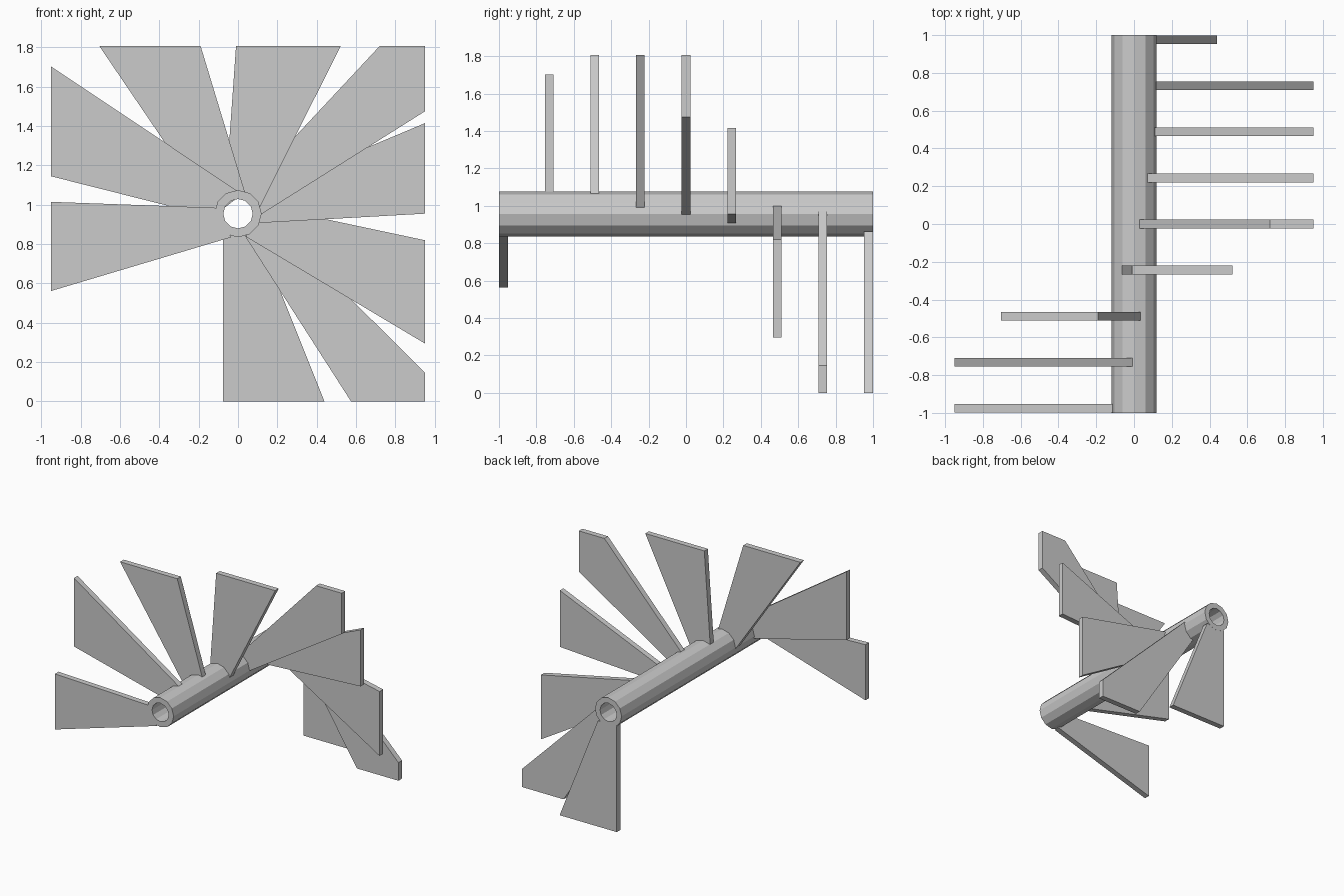
import bpy, bmesh, math

if "Cube" in bpy.data.objects:
    bpy.data.objects.remove(bpy.data.objects["Cube"])

AXIS_Z = 0.955


def make_object(name, bm):
    bmesh.ops.recalc_face_normals(bm, faces=bm.faces)
    mesh = bpy.data.meshes.new(name)
    bm.to_mesh(mesh)
    bm.free()
    obj = bpy.data.objects.new(name, mesh)
    bpy.context.collection.objects.link(obj)
    return obj


# Hollow twelve-sided centre tube along y
def tube(name, outer, inner, half, sides=12):
    bm = bmesh.new()
    rings = []
    for r, y in ((outer, -half), (outer, half), (inner, half), (inner, -half)):
        rings.append([bm.verts.new((r * math.cos(2 * math.pi * k / sides), y,
                                    AXIS_Z + r * math.sin(2 * math.pi * k / sides)))
                      for k in range(sides)])
    for j in range(4):
        a, b = rings[j], rings[(j + 1) % 4]
        for k in range(sides):
            n = (k + 1) % sides
            bm.faces.new((a[k], a[n], b[n], b[k]))
    return make_object(name, bm)


# Flat board: an xz outline extruded along y
def board(name, outline, y, thickness):
    bm = bmesh.new()
    face = bm.faces.new([bm.verts.new((x, y - thickness / 2, z)) for x, z in outline])
    ext = bmesh.ops.extrude_face_region(bm, geom=[face])
    verts = [v for v in ext["geom"] if isinstance(v, bmesh.types.BMVert)]
    bmesh.ops.translate(bm, verts=verts, vec=(0, thickness, 0))
    return make_object(name, bm)


tube("centre_tube", 0.12, 0.075, 1.0)

# Wedge treads fanning around the tube, cut off by a rectangular well
treads = [
    [(-0.95, 1.015), (-0.95, 0.562), (-0.035, 0.835), (-0.115, 0.985)],
    [(-0.95, 1.703), (-0.95, 1.145), (-0.118, 0.935), (-0.005, 1.072)],
    [(-0.705, 1.807), (-0.19, 1.807), (0.035, 1.065), (-0.12, 0.945)],
    [(-0.01, 1.807), (0.522, 1.807), (0.112, 0.99), (-0.063, 1.06)],
    [(0.72, 1.807), (0.95, 1.807), (0.95, 1.475), (0.115, 0.95), (0.03, 1.068)],
    [(0.95, 1.415), (0.95, 0.955), (0.11, 0.908), (0.07, 1.045)],
    [(0.95, 0.82), (0.95, 0.295), (0.04, 0.838), (0.112, 0.998)],
    [(0.95, 0.147), (0.95, 0), (0.575, 0), (0.035, 0.842), (0.118, 0.975)],
    [(0.44, 0), (-0.075, 0), (-0.075, 0.862), (0.095, 0.862)],
]
for i, outline in enumerate(treads):
    board(f"tread_{i + 1}", outline, -0.976 + 0.244 * i, 0.046)
